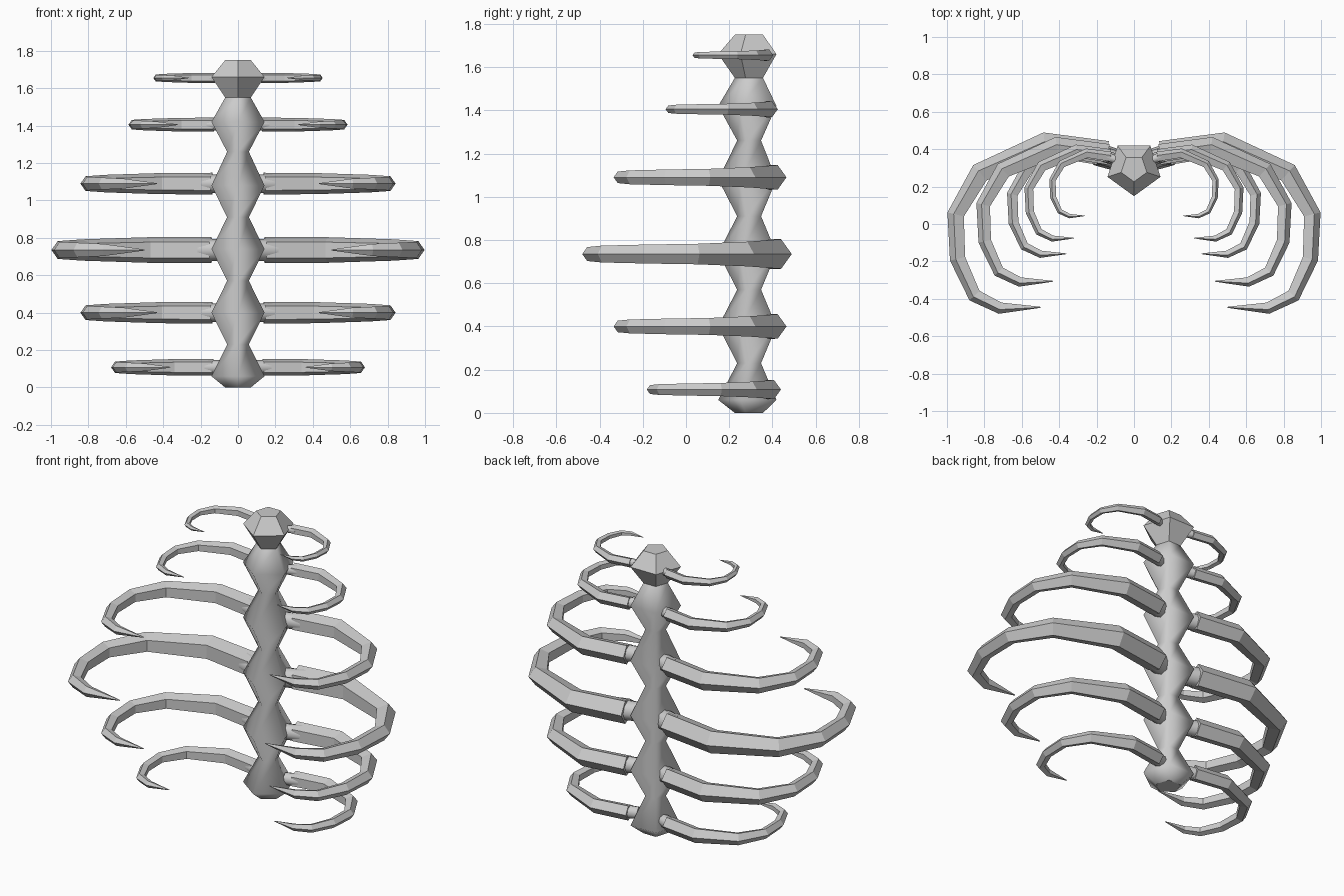
import bpy, bmesh
from math import sin, cos, pi
from mathutils import Vector

if "Cube" in bpy.data.objects:
    bpy.data.objects.remove(bpy.data.objects["Cube"])

SPINE_Y = 0.298


def skin(name, rings, mirror=False, smooth=False):
    """Bridge a list of equal-sided rings into a closed tube."""
    bm = bmesh.new()
    loops = [[bm.verts.new(p) for p in ring] for ring in rings]
    n = len(loops[0])
    for a, b in zip(loops, loops[1:]):
        for i in range(n):
            bm.faces.new((a[i], a[(i + 1) % n], b[(i + 1) % n], b[i]))
    bm.faces.new(loops[0])
    bm.faces.new(loops[-1])
    bmesh.ops.recalc_face_normals(bm, faces=bm.faces)
    mesh = bpy.data.meshes.new(name)
    bm.to_mesh(mesh)
    bm.free()
    for f in mesh.polygons:
        f.use_smooth = smooth and len(f.vertices) == 4
    ob = bpy.data.objects.new(name, mesh)
    bpy.context.collection.objects.link(ob)
    if mirror:
        ob.modifiers.new("mirror", 'MIRROR').use_mirror_merge = False
    return ob


def spine_ring(z, r):
    # pentagon with its point to the front
    return [(r * sin(2 * pi * i / 5), SPINE_Y - r * cos(2 * pi * i / 5), z) for i in range(5)]


def path_rings(path, z, s, sides):
    """Rings across a flat path of (x, y, radius), scaled about the rib root."""
    root = Vector((0.112, 0.35))
    pts = [root + (Vector(p[:2]) - root) * s for p in path]
    rings = []
    for i, c in enumerate(pts):
        d = Vector((0, 0))
        if i > 0:
            d += (c - pts[i - 1]).normalized()
        if i < len(pts) - 1:
            d += (pts[i + 1] - c).normalized()
        d.normalize()
        out = Vector((-d.y, d.x))
        r = path[i][2] * s
        ring = []
        for k in range(sides):
            a = 2 * pi * k / sides
            p = c + out * r * cos(a)
            ring.append((p.x, p.y, z + r * sin(a)))
        rings.append(ring)
    return rings


# spine column: alternating wide and narrow pentagons
column = [(0, 0.072), (0.06, 0.149), (0.23, 0.061), (0.40, 0.149), (0.57, 0.061),
          (0.74, 0.149), (0.91, 0.061), (1.08, 0.149), (1.26, 0.061), (1.42, 0.149), (1.55, 0.072)]
skin("spine_column", [spine_ring(z, r) for z, r in column], smooth=True)

# faceted top vertebra
skin("top_vertebra", [spine_ring(z, r) for z, r in [(1.55, 0.072), (1.66, 0.149), (1.75, 0.072)]])

# rib pairs: one pentagonal curve reused at several scales
rib = [(0.145, 0.37, 0.074), (0.475, 0.418, 0.072), (0.82, 0.27, 0.060), (0.949, 0.05, 0.050),
       (0.939, -0.185, 0.046), (0.85, -0.38, 0.041), (0.715, -0.447, 0.034), (0.50, -0.445, 0.003)]
stub = [(0.07, 0.335, 0.058), (0.20, 0.375, 0.062)]
for n, (z, s) in enumerate([(0.108, 0.64), (0.40, 0.825), (0.735, 1.0),
                            (1.09, 0.825), (1.405, 0.535), (1.655, 0.385)], 1):
    skin(f"rib_pair_{n}", path_rings(rib, z, s, 5), mirror=True)
    skin(f"rib_joint_{n}", path_rings(stub, z, s, 8), mirror=True, smooth=True)
